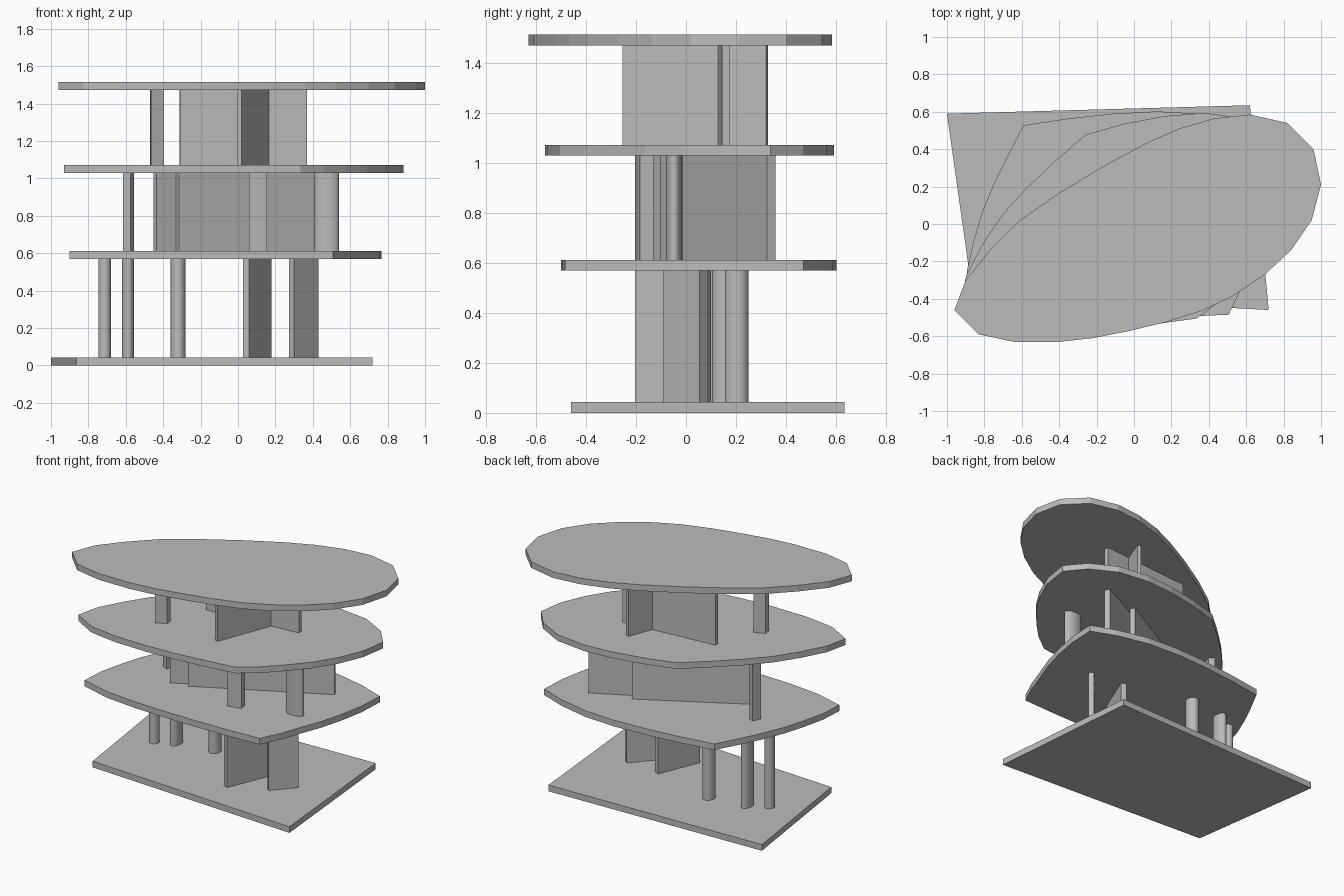
import bpy, bmesh, math
from mathutils import Vector

cube = bpy.data.objects.get("Cube")
if cube:
    bpy.data.objects.remove(cube, do_unlink=True)

grey = bpy.data.materials.new("plain grey")
grey.use_nodes = True
colour = (0.5, 0.5, 0.5, 1)
grey.diffuse_color = colour
grey.node_tree.nodes["Principled BSDF"].inputs["Base Color"].default_value = colour


def prism(name, outline, z0, z1, smooth=False):
    """Extrude a flat outline from z0 up to z1."""
    bm = bmesh.new()
    face = bm.faces.new([bm.verts.new((p[0], p[1], z0)) for p in outline])
    top = bmesh.ops.extrude_face_region(bm, geom=[face])
    verts = [g for g in top["geom"] if isinstance(g, bmesh.types.BMVert)]
    bmesh.ops.translate(bm, verts=verts, vec=(0, 0, z1 - z0))
    bmesh.ops.recalc_face_normals(bm, faces=bm.faces)
    mesh = bpy.data.meshes.new(name)
    bm.to_mesh(mesh)
    bm.free()
    mesh.materials.append(grey)
    obj = bpy.data.objects.new(name, mesh)
    bpy.context.collection.objects.link(obj)
    if smooth:
        bpy.ops.object.select_all(action="DESELECT")
        obj.select_set(True)
        bpy.context.view_layer.objects.active = obj
        bpy.ops.object.shade_smooth_by_angle(angle=math.radians(40))
    return obj


def wall(name, start, end, thick, z0, z1):
    """Straight wall whose right-hand face runs start to end, thickened to its left."""
    a, b = Vector(start), Vector(end)
    d = (b - a).normalized()
    off = Vector((-d.y, d.x)) * thick
    return prism(name, [a, b, b + off, a + off], z0, z1)


def round_column(name, x, y, rx, ry, z0, z1, sides=24):
    ring = [math.tau * i / sides for i in range(sides)]
    return prism(name, [(x + rx * math.cos(t), y + ry * math.sin(t)) for t in ring],
                 z0, z1, smooth=True)


# Floor plates: the four-cornered base blends upward into the rounded roof
base = [Vector(p) for p in [(-1, .59), (.62, .635), (.72, -.46), (-.865, -.37)]]
roof = [Vector(p) for p in [
    (.06, .43), (.24, .51), (.43, .565), (.62, .585), (.82, .54), (.96, .4),
    (1, .21), (.95, .02), (.84, -.14), (.7, -.27), (.52, -.39), (.36, -.465),
    (.17, -.525), (-.04, -.575), (-.22, -.61), (-.4, -.63), (-.64, -.63), (-.83, -.59),
    (-.96, -.46), (-.9, -.3), (-.77, -.14), (-.61, .02), (-.41, .16), (-.18, .3)]]
steps = len(roof) // len(base)
base_ring = [base[k].lerp(base[(k + 1) % 4], i / steps)
             for k in range(4) for i in range(steps)]

THICK = 0.043
levels = [0, .57, 1.03, 1.472]
plates = ["base_plate", "second_floor_plate", "third_floor_plate", "roof_plate"]
for name, z in zip(plates, levels):
    t = z / levels[-1]
    ring = base if z == 0 else [a.lerp(b, t) for a, b in zip(base_ring, roof)]
    prism(name, ring, z, z + THICK)

# Each storey spans from the top of one plate to the bottom of the next
low, mid, high = [(levels[i] + THICK, levels[i + 1]) for i in range(3)]

# Lower storey: three round columns and two short walls
round_column("lower_column_outer", -.713, .095, .033, .035, *low)
round_column("lower_column_middle", -.588, .16, .033, .055, *low)
round_column("lower_column_inner", -.32, .203, .04, .047, *low)
wall("lower_wall_long", (.06, -.205), (.18, .085), .037, *low)
wall("lower_wall_short", (.30, -.09), (.43, .055), .036, *low)

# Middle storey: two nearly parallel walls, two square columns and a round one
wall("middle_wall_front", (-.315, -.105), (.52, .325), .038, *mid)
wall("middle_wall_back", (-.435, -.13), (.24, .245), .035, *mid)
prism("middle_column_left", [(-.59, .11), (-.615, .05), (-.575, .03), (-.555, .09)], *mid)
prism("middle_column_front", [(.06, -.205), (.155, -.185), (.145, -.13), (.06, -.15)], *mid)
round_column("middle_column_round", .475, -.048, .065, .033, *mid)

# Upper storey: two crossing walls and one square column
wall("upper_wall_deep", (.02, -.255), (.24, .32), .026, *high)
wall("upper_wall_wide", (-.31, .09), (.37, .145), .03, *high)
prism("upper_column", [(-.465, -.255), (-.395, -.22), (-.4, -.175), (-.47, -.205)], *high)
